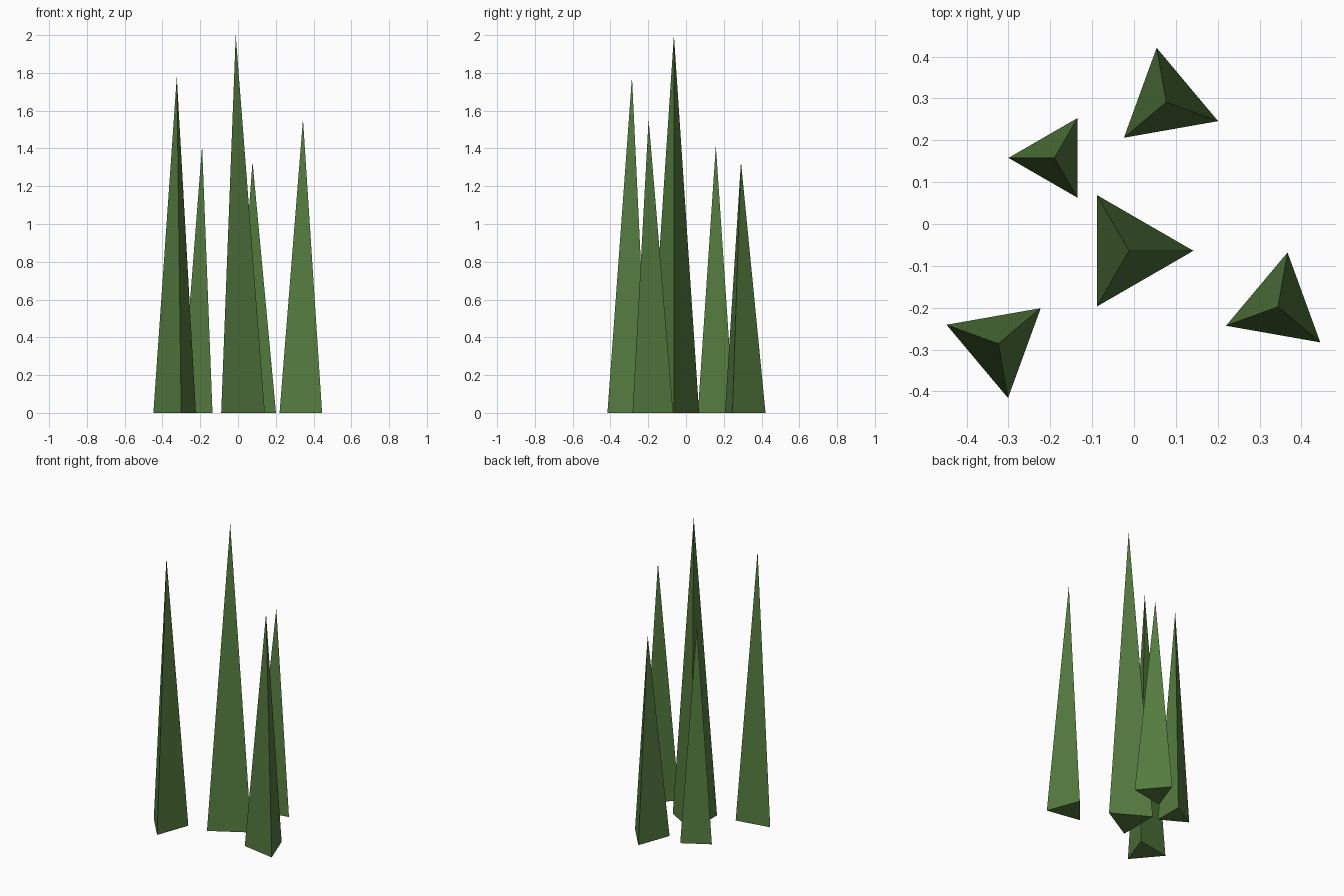
import bpy, bmesh
from math import sin, cos, radians

if "Cube" in bpy.data.objects:
    bpy.data.objects.remove(bpy.data.objects["Cube"])

green = bpy.data.materials.new("grass_green")
green.diffuse_color = (0.09, 0.2, 0.05, 1)
green.use_nodes = True
green.node_tree.nodes["Principled BSDF"].inputs["Base Color"].default_value = green.diffuse_color


def blade(name, x, y, radius, height, turn):
    """Three-sided spike with a closed base; one corner points along turn (degrees)."""
    bm = bmesh.new()
    base = [bm.verts.new((radius * cos(radians(turn + a)), radius * sin(radians(turn + a)), 0))
            for a in (0, 120, 240)]
    tip = bm.verts.new((0, 0, height))
    bm.faces.new(base[::-1])
    for i in range(3):
        bm.faces.new((base[i], base[(i + 1) % 3], tip))
    mesh = bpy.data.meshes.new(name)
    bm.to_mesh(mesh)
    bm.free()
    mesh.materials.append(green)
    obj = bpy.data.objects.new(name, mesh)
    obj.location = (x, y, 0)
    bpy.context.collection.objects.link(obj)


# Grass blades: tall centre one and four around it
blade("centre_blade", -0.012, -0.064, 0.154, 2.0, 0)
blade("back_blade", 0.077, 0.291, 0.132, 1.33, -20)
blade("back_left_blade", -0.19, 0.158, 0.11, 1.415, 180)
blade("front_left_blade", -0.324, -0.286, 0.132, 1.78, 40)
blade("right_blade", 0.344, -0.198, 0.132, 1.555, 80)
